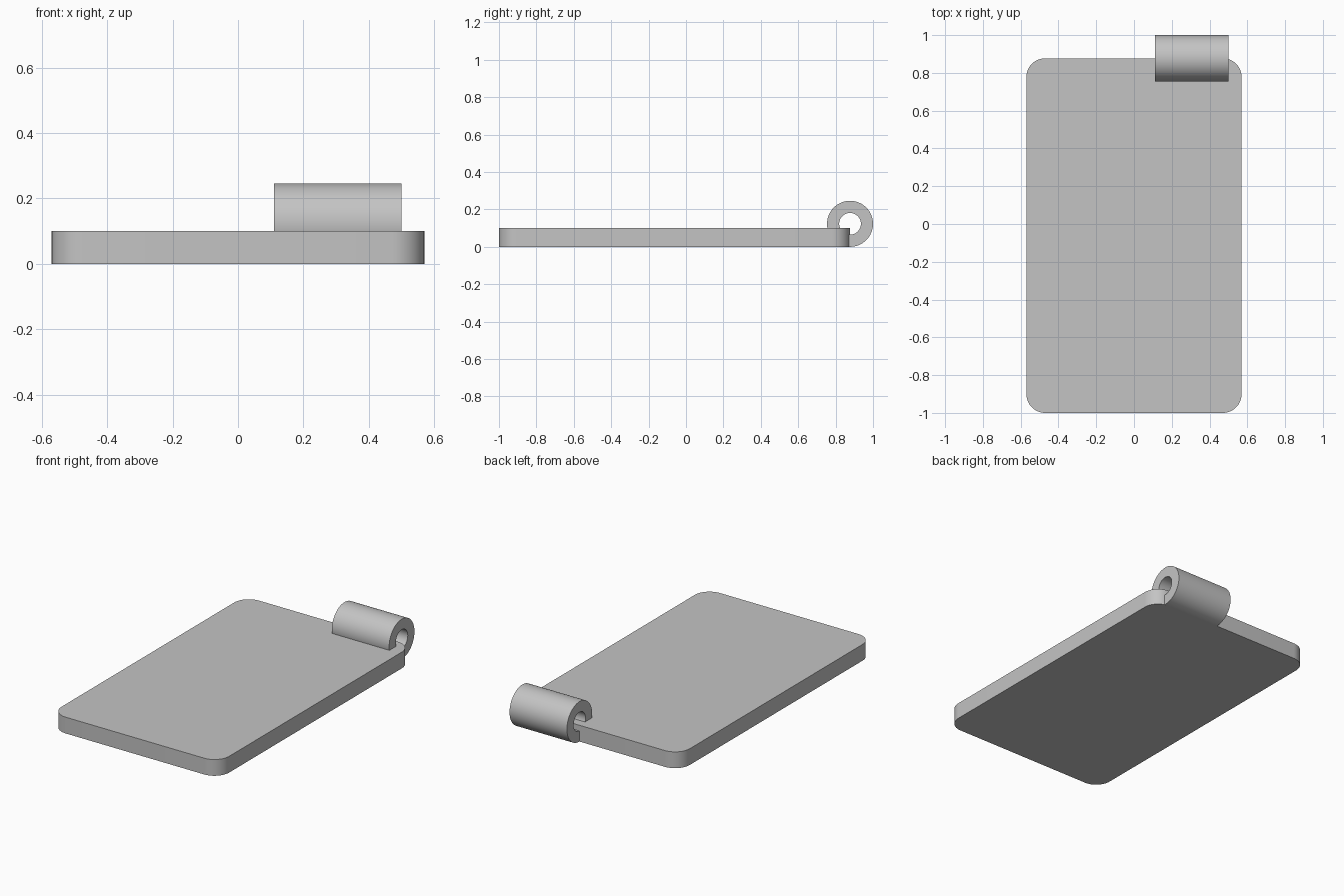
import bpy
import bmesh
from math import cos, sin, pi, radians
from mathutils import Matrix, Vector

cube = bpy.data.objects.get("Cube")
if cube:
    bpy.data.objects.remove(cube, do_unlink=True)

GREY = (0.55, 0.55, 0.55, 1.0)
grey = bpy.data.materials.new("plain_grey")
grey.use_nodes = True
grey.diffuse_color = GREY
grey.node_tree.nodes["Principled BSDF"].inputs["Base Color"].default_value = GREY


def finish(name, bm):
    """Turn a bmesh into a shaded object."""
    bmesh.ops.recalc_face_normals(bm, faces=bm.faces)
    mesh = bpy.data.meshes.new(name)
    bm.to_mesh(mesh)
    bm.free()
    mesh.materials.append(grey)
    obj = bpy.data.objects.new(name, mesh)
    bpy.context.collection.objects.link(obj)
    bpy.ops.object.select_all(action='DESELECT')
    obj.select_set(True)
    bpy.context.view_layer.objects.active = obj
    bpy.ops.object.shade_smooth_by_angle(angle=radians(30))
    return obj


# Flat leaf with rounded vertical corners
HALF_WIDTH, FRONT, BACK, THICKNESS = 0.57, -1.0, 0.877, 0.1
bm = bmesh.new()
size = Matrix.Diagonal((2 * HALF_WIDTH, BACK - FRONT, THICKNESS, 1))
place = Matrix.Translation((0, (FRONT + BACK) / 2, THICKNESS / 2))
bmesh.ops.create_cube(bm, size=1, matrix=place @ size)
corners = [e for e in bm.edges
           if abs(e.verts[0].co.z - e.verts[1].co.z) > THICKNESS / 2]
bmesh.ops.bevel(bm, geom=corners, offset=0.1, segments=12,
                profile=0.5, affect='EDGES')
finish("hinge_leaf", bm)

# Hollow knuckle: a ring section swept along x
OUTER, INNER, SIDES = 0.123, 0.058, 64
X_START, X_END = 0.11, 0.5
bm = bmesh.new()
rings = [[bm.verts.new((X_START, BACK + r * cos(2 * pi * i / SIDES),
                        OUTER + r * sin(2 * pi * i / SIDES)))
          for i in range(SIDES)] for r in (OUTER, INNER)]
outer, inner = rings
section = [bm.faces.new((outer[i - 1], outer[i], inner[i], inner[i - 1]))
           for i in range(SIDES)]
swept = bmesh.ops.extrude_face_region(bm, geom=section, use_keep_orig=True)
moved = [v for v in swept["geom"] if isinstance(v, bmesh.types.BMVert)]
bmesh.ops.translate(bm, verts=moved, vec=Vector((X_END - X_START, 0, 0)))
finish("hinge_knuckle", bm)
